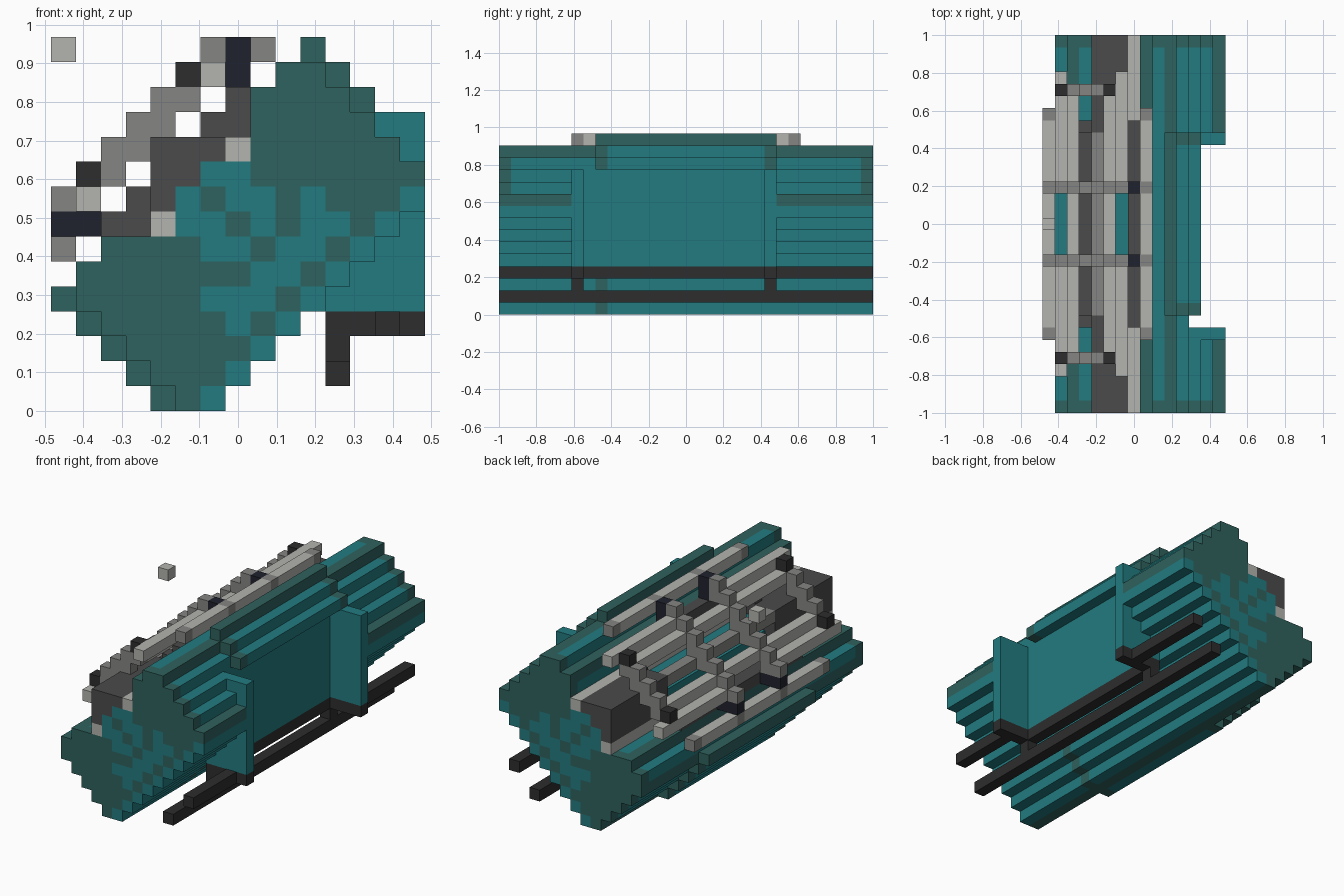
import bpy, bmesh
from mathutils import Vector

if "Cube" in bpy.data.objects:
    bpy.data.objects.remove(bpy.data.objects["Cube"])

V = 2 / 31                      # block size; the grid is 15 x 31 x 15 blocks
LAST = 30


def material(name, r, g, b):
    m = bpy.data.materials.new(name)
    m.use_nodes = True
    m.diffuse_color = (r, g, b, 1)
    m.node_tree.nodes["Principled BSDF"].inputs["Base Color"].default_value = (r, g, b, 1)
    return m


TEAL = material("teal", .016, .198, .216)
GREEN = material("dark green", .028, .122, .112)
LIGHT = material("light grey", .451, .451, .429)
GREY = material("mid grey", .235, .235, .23)
DARK = material("dark grey", .07, .07, .07)
BLACK = material("black", .026, .026, .026)
NAVY = material("navy", .0144, .016, .027)

SIDES = [(axis, s) for axis in range(3) for s in (-1, 1)]


def build(name, cells, paint):
    """Skin a set of blocks, keeping only the outer faces; paint(cell, axis) gives the material."""
    bm = bmesh.new()
    verts, mats = {}, []
    for cell in sorted(cells):
        for axis, s in SIDES:
            near = list(cell)
            near[axis] += s
            if tuple(near) in cells:
                continue
            a, b = (axis + 1) % 3, (axis + 2) % 3
            ring = []
            for da, db in ((0, 0), (1, 0), (1, 1), (0, 1)):
                p = list(cell)
                p[axis] += s > 0
                p[a] += da
                p[b] += db
                p = tuple(p)
                if p not in verts:
                    verts[p] = bm.verts.new(((p[0] - 7.5) * V, (p[1] - 15.5) * V, p[2] * V))
                ring.append(verts[p])
            face = bm.faces.new(ring if s > 0 else ring[::-1])
            m = paint(cell, axis)
            if m not in mats:
                mats.append(m)
            face.material_index = mats.index(m)
    # Merge coplanar blocks of one colour
    bmesh.ops.dissolve_limit(bm, angle_limit=.01, verts=bm.verts[:], edges=bm.edges[:],
                             delimit={'MATERIAL'})
    mesh = bpy.data.meshes.new(name)
    bm.to_mesh(mesh)
    bm.free()
    for m in mats:
        mesh.materials.append(m)
    obj = bpy.data.objects.new(name, mesh)
    bpy.context.collection.objects.link(obj)


def flip(i, k):
    """Mirror across the sloping symmetry plane of the section."""
    return 14 - k, 14 - i


def both(section):
    return set(section) | {flip(*c) for c in section}


def box(i0, i1, j0, j1, k0, k1):
    return {(i, j, k) for i in range(i0, i1 + 1)
            for j in range(j0, j1 + 1) for k in range(k0, k1 + 1)}


def bars(section, *runs):
    """Extrude section blocks, and their mirror images, along the length."""
    return {(i, j, k) for i, k in both(section) for a, b in runs for j in range(a, b + 1)}


def solid(name, cells, m):
    build(name, cells, lambda c, axis: m)


# Main drum: stepped round section with a bay cut into its left side
SPANS = [(5, 6), (4, 7), (3, 8), (2, 9), (1, 10), (1, 11), (2, 12),
         (5, 13), (5, 14), (6, 14), (8, 13), (8, 12), (8, 11), (9, 10)]
hull = {(i, j, k) for k, (a, b) in enumerate(SPANS)
        for i in range(a, b + 1) for j in range(LAST + 1)}
hull -= box(12, 14, 7, 21, 0, 14)
hull |= box(11, 11, 7, 21, 4, 11)
for j in (6, 22):
    hull |= box(11, 14, j, j, 4, 11)
plates = {(4, 0), (3, 1), (2, 2), (1, 3), (0, 4), (10, 14), (11, 13), (12, 12)}
hull |= {(i, j, k) for i, k in plates for j in range(8, 23)}

# Drum colours: rims, ridges and a patterned cap at each end
CAP = [5, 6, 7, 6, 5, 6, 5]
DOTS = both([(6, 8), (7, 7), (8, 6), (7, 5), (9, 4), (8, 3)])
RIDGES = both([(10, 13), (8, 12), (14, 9), (10, 14)])


def cap_dark(i, k):
    low = k < len(CAP) and i <= CAP[k]
    fi, fk = flip(i, k)
    return low or (fk < len(CAP) and fi <= CAP[fk]) or (i, k) in DOTS


def hull_paint(cell, axis):
    i, j, k = cell
    if i > 10 and 4 <= k <= 11 and 6 <= j <= 22:
        return TEAL
    if j in (0, LAST):
        return GREEN if cap_dark(i, k) else TEAL
    rim = j in (8, 22) and (i, k) in plates or j == 8 and k < 4
    return GREEN if rim or (i, k) in RIDGES else TEAL


build("drum", hull, hull_paint)

# Landing rails and their brackets
rails = box(11, 11, 0, LAST, 1, 1) | box(11, 11, 7, 21, 3, 3)
rails |= box(13, 13, 0, 5, 3, 3) | box(13, 13, 23, LAST, 3, 3)
for j in (6, 22):
    rails |= box(11, 14, j, j, 3, 3) | box(11, 11, j, j, 2, 2)
solid("rails", rails, BLACK)

# Dark core on the sloping side, with inner ribs and long side walls
core = bars([(4, 10), (5, 10), (6, 10), (5, 9)], (0, 7), (23, LAST))
core |= bars([(6, 11), (7, 11)], (7, 7), (23, 23)) | bars([(7, 12)], (7, 23))
core |= bars([(7, 11)], (7, 23))
solid("core", core, DARK)
solid("core_edges", bars([(7, 10)], (0, LAST)), LIGHT)
solid("inner_rod", bars([(4, 10)], (8, 22)), GREY)

# Stepped cross hoops
STAIR = [(5, 12), (4, 12), (4, 11), (3, 11)]
hoops = bars(STAIR, (4, 4), (12, 12), (18, 18), (26, 26))
hoops |= bars([(6, 14), (8, 14), (5, 13), (6, 13)], (12, 12), (18, 18))
hoops |= bars([(8, 14)], (6, 6), (24, 24))
solid("hoops", hoops, GREY)
solid("hoop_knobs", bars([(5, 13)], (4, 4), (26, 26)), BLACK)
solid("hoop_clamps", bars([(7, 14), (7, 13)], (12, 12), (18, 18)), NAVY)

# Light lengthwise bars carried by the hoops
solid("outer_bars", bars([(8, 14)], (7, 11), (13, 17), (19, 23)), LIGHT)
solid("middle_bars", bars([(6, 13)], (3, 11), (19, 27)), LIGHT)
solid("inner_bars", bars([(5, 12)], (5, 11), (13, 17), (19, 25)), LIGHT)

# Loose block hovering above the right side
solid("hovering_block", box(0, 0, 15, 15, 14, 14), LIGHT)
